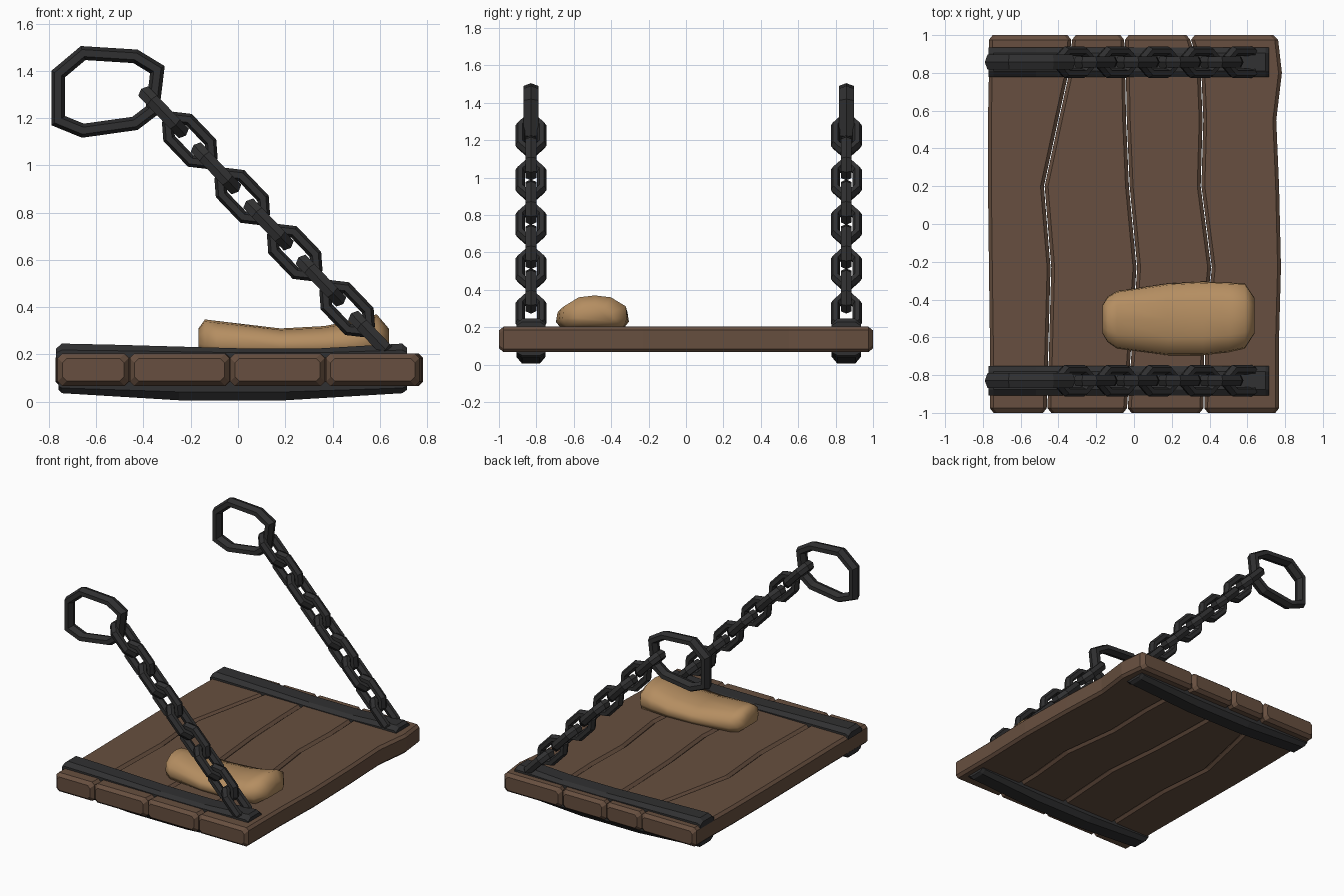
import bpy, bmesh
from mathutils import Vector

if "Cube" in bpy.data.objects:
    bpy.data.objects.remove(bpy.data.objects["Cube"])


def material(name, rgb):
    m = bpy.data.materials.new(name)
    m.diffuse_color = (*rgb, 1)
    m.use_nodes = True
    m.node_tree.nodes["Principled BSDF"].inputs["Base Color"].default_value = m.diffuse_color
    return m


WOOD = material("brown_wood", (0.135, 0.078, 0.05))
IRON = material("dark_iron", (0.03, 0.03, 0.031))
CLOTH = material("tan_cloth", (0.46, 0.27, 0.12))


def loft(bm, sections, closed=False):
    rows = [[bm.verts.new(p) for p in s] for s in sections]
    n, k = len(rows), len(rows[0])
    for i in range(n if closed else n - 1):
        a, b = rows[i], rows[(i + 1) % n]
        for j in range(k):
            bm.faces.new((a[j], a[(j + 1) % k], b[(j + 1) % k], b[j]))
    if not closed:
        bm.faces.new(rows[0])
        bm.faces.new(rows[-1])


def finish(bm, name, mat, smooth=False):
    bmesh.ops.recalc_face_normals(bm, faces=bm.faces)
    me = bpy.data.meshes.new(name)
    bm.to_mesh(me)
    bm.free()
    for p in me.polygons:
        p.use_smooth = smooth
    me.materials.append(mat)
    ob = bpy.data.objects.new(name, me)
    bpy.context.collection.objects.link(ob)
    return ob


def link(bm, outline, origin, ax, ay, w, d):
    """Closed faceted ring; outline is its counter-clockwise outer edge."""
    az = ax.cross(ay)
    pts = [Vector(p) for p in outline]
    secs = []
    for i, p in enumerate(pts):
        e1 = (p - pts[i - 1]).normalized()
        e2 = (pts[(i + 1) % len(pts)] - p).normalized()
        n1, n2 = Vector((e1.y, -e1.x)), Vector((e2.y, -e2.x))
        m = (n1 + n2) / (1 + n1.dot(n2))
        c = p - m * w
        ring = []
        for u, v in ((1, 0), (.5, 1), (-.5, 1), (-1, 0), (-.5, -1), (.5, -1)):
            q = c + m * (u * w)
            ring.append(origin + ax * q.x + ay * q.y + az * (v * d))
        secs.append(ring)
    loft(bm, secs, closed=True)


# Wavy planks: seam x positions at each station along y
STATIONS = (-1, -0.975, -0.6, -0.23, 0.2, 0.55, 0.8, 0.975, 1)
SEAMS = (
    (-0.765, -0.765, -0.765, -0.77, -0.775, -0.775, -0.77, -0.77, -0.77),
    (-0.46, -0.46, -0.45, -0.44, -0.475, -0.40, -0.345, -0.33, -0.33),
    (-0.035, -0.035, -0.01, 0.015, -0.025, -0.04, -0.045, -0.05, -0.05),
    (0.37, 0.37, 0.375, 0.41, 0.355, 0.365, 0.355, 0.30, 0.30),
    (0.77, 0.77, 0.77, 0.78, 0.77, 0.755, 0.785, 0.765, 0.76),
)
Z0, Z1 = 0.067, 0.203
for k in range(4):
    bm = bmesh.new()
    secs = []
    for i, y in enumerate(STATIONS):
        e = 0.02 if i in (0, len(STATIONS) - 1) else 0
        a, b = SEAMS[k][i] + 0.002 + e, SEAMS[k + 1][i] - 0.002 - e
        lo, hi, c = Z0 + e, Z1 - e, 0.018
        secs.append([(x, y, z) for x, z in (
            (a + c, lo), (b - c, lo), (b, lo + c), (b, hi - c),
            (b - c, hi), (a + c, hi), (a, hi - c), (a, lo + c))])
    loft(bm, secs)
    finish(bm, f"plank_{k + 1}", WOOD)

# Iron straps above and below the planks, with gently bowed profiles
TOP = ((-0.77, .225), (-0.745, .246), (-0.52, .241), (0, .226), (0.35, .226), (0.695, .246), (0.715, .228))
BOTTOM = ((-0.76, .05), (-0.745, .036), (-0.25, .006), (0.2, .006), (0.695, .036), (0.715, .05))


def strap(name, profile, base, yc):
    bm = bmesh.new()
    secs = []
    for x, z in profile:
        mid = base + (z - base) * 0.55
        secs.append([(x, yc + y, h) for y, h in (
            (-.078, base), (-.078, mid), (-.048, z), (.048, z), (.078, mid), (.078, base))])
    loft(bm, secs)
    finish(bm, name, IRON)


# Chain links hang from a large end ring down to the strap
RING = ((-.665, 1.505), (-.79, 1.40), (-.79, 1.17), (-.66, 1.117),
        (-.425, 1.15), (-.335, 1.218), (-.31, 1.42), (-.425, 1.49))
SMALL = ((.137, -.032), (.137, .032), (.075, .083), (-.075, .083),
         (-.137, .032), (-.137, -.032), (-.075, -.083), (.075, -.083))
X, Y, Z = Vector((1, 0, 0)), Vector((0, 1, 0)), Vector((0, 0, 1))
ALONG = Vector((0.69, 0, -0.72)).normalized()
ACROSS = ALONG.cross(Y)

for side, yc in (("front", -0.829), ("back", 0.857)):
    strap(f"{side}_top_strap", TOP, 0.185, yc)
    strap(f"{side}_bottom_strap", BOTTOM, 0.085, yc)
    bm = bmesh.new()
    link(bm, RING, Vector((0, yc, 0)), X, Z, 0.029, 0.04)
    finish(bm, f"{side}_end_ring", IRON)
    bm = bmesh.new()
    for i in range(9):
        t = i / 8
        origin = Vector((-0.315 + 0.888 * t, yc, 1.225 - 0.95 * t))
        link(bm, SMALL, origin, ALONG, ACROSS if i % 2 else Y, 0.025, 0.029)
    finish(bm, f"{side}_chain", IRON)

# Soft cushion: x, y min, y max, bottom z, top z per section
bm = bmesh.new()
secs = []
for x, ya, yb, lo, hi in (
        (-0.167, -.58, -.43, .225, .31), (-0.14, -.625, -.385, .205, .348),
        (-0.09, -.66, -.355, .2, .342), (0.18, -.695, -.315, .2, .31),
        (0.365, -.695, -.305, .2, .32), (0.50, -.68, -.31, .2, .347),
        (0.587, -.66, -.315, .203, .37), (0.638, -.58, -.39, .23, .31)):
    w, h = yb - ya, hi - lo
    secs.append([(x, ya + w * u, lo + h * v) for u, v in (
        (.06, 0), (.94, 0), (1, .25), (.98, .65), (.75, .94),
        (.5, 1), (.25, .94), (.02, .65), (0, .25))])
loft(bm, secs)
finish(bm, "cushion", CLOTH, smooth=True)
